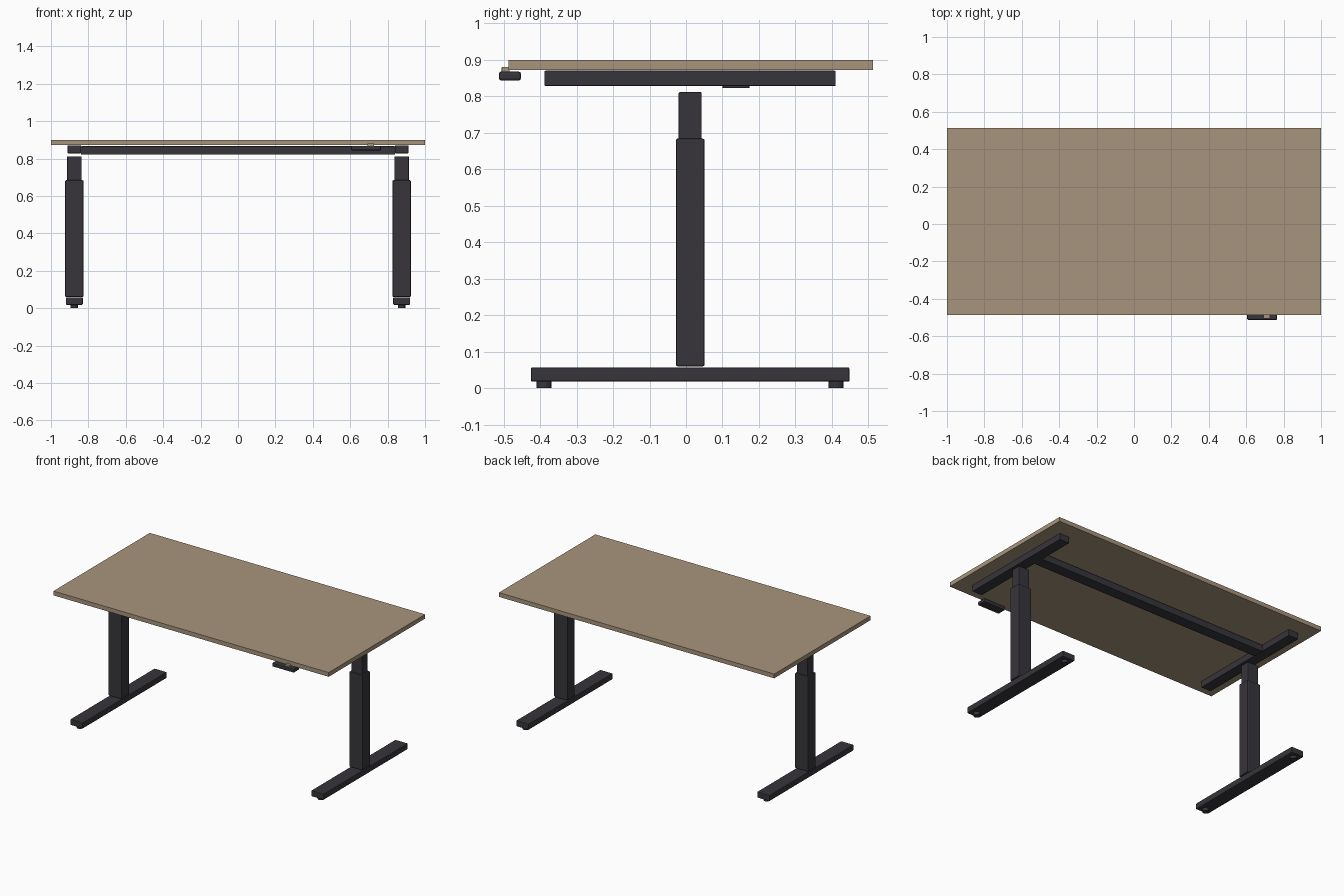
import bpy, bmesh
from mathutils import Vector

if "Cube" in bpy.data.objects:
    bpy.data.objects.remove(bpy.data.objects["Cube"])


def material(name, rgb):
    m = bpy.data.materials.new(name)
    m.diffuse_color = (*rgb, 1.0)
    m.use_nodes = True
    m.node_tree.nodes["Principled BSDF"].inputs["Base Color"].default_value = m.diffuse_color
    return m


WOOD = material("light_wood", (0.39, 0.30, 0.205))
METAL = material("dark_metal", (0.038, 0.035, 0.043))


def finish(name, bm, mat, bevel):
    """Turn a bmesh into a named object, with softened edges if wanted."""
    me = bpy.data.meshes.new(name)
    bm.to_mesh(me)
    bm.free()
    me.materials.append(mat)
    ob = bpy.data.objects.new(name, me)
    bpy.context.collection.objects.link(ob)
    if bevel:
        mod = ob.modifiers.new("soft_edges", "BEVEL")
        mod.width, mod.segments = bevel, 2
    return ob


def box(name, x, y, z, mat=METAL, bevel=0.003):
    """Box from its (low, high) range on each axis."""
    bm = bmesh.new()
    bmesh.ops.create_cube(bm, size=1)
    low, high = (Vector(p) for p in zip(x, y, z))
    for v in bm.verts:
        v.co = Vector([(low[i] + high[i]) / 2 + v.co[i] * (high[i] - low[i]) for i in range(3)])
    return finish(name, bm, mat, bevel)


def glide(name, x, y):
    """Round levelling foot standing on the floor."""
    bm = bmesh.new()
    bmesh.ops.create_cone(bm, cap_ends=True, segments=20, radius1=0.02, radius2=0.02, depth=0.02)
    bmesh.ops.translate(bm, verts=bm.verts, vec=(x, y, 0.01))
    return finish(name, bm, METAL, 0)


# Table top
box("table_top", (-1, 1), (-0.487, 0.513), (0.872, 0.90), WOOD, 0)

# Two telescopic legs, each with a floor bar and a top support
for side, cx in (("left", -0.875), ("right", 0.875)):
    def span(half):
        return (cx - half, cx + half)
    box(f"{side}_foot", span(0.045), (-0.425, 0.448), (0.018, 0.057), bevel=0.004)
    box(f"{side}_outer_column", span(0.049), (-0.028, 0.051), (0.06, 0.684), bevel=0.005)
    box(f"{side}_inner_column", span(0.039), (-0.02, 0.043), (0.66, 0.812), bevel=0.004)
    box(f"{side}_top_support", span(0.036), (-0.388, 0.41), (0.828, 0.87))
    glide(f"{side}_front_glide", cx, -0.389)
    glide(f"{side}_back_glide", cx, 0.411)

# Crossbar between the supports
box("crossbar", (-0.839, 0.839), (0.10, 0.174), (0.822, 0.866))

# Height control under the front edge, with its raised button
box("control_box", (0.605, 0.765), (-0.513, -0.452), (0.843, 0.868), bevel=0.007)
box("control_button", (0.693, 0.727), (-0.505, -0.484), (0.866, 0.88), WOOD, 0.001)
